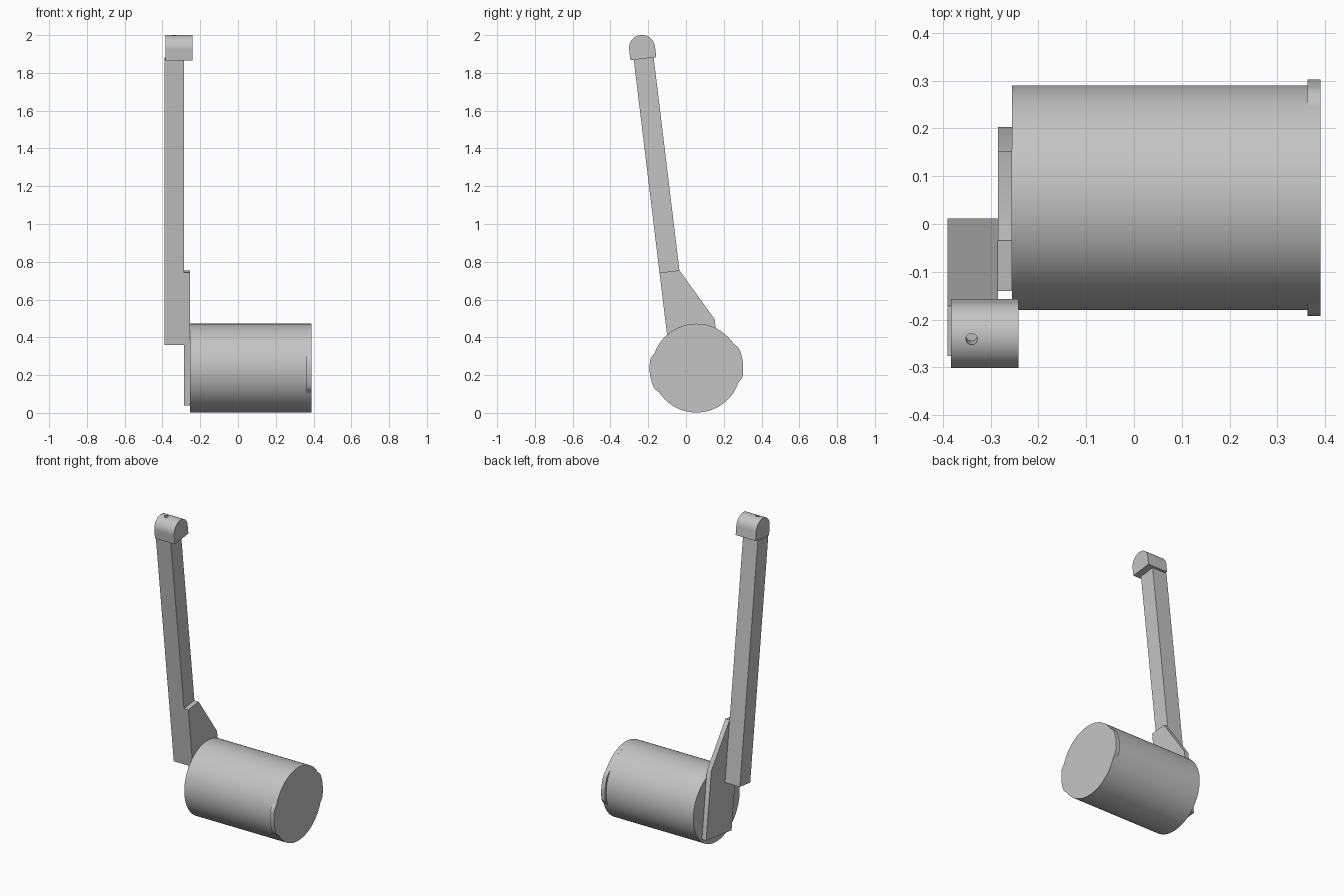
import bpy, bmesh, math
from mathutils import Matrix, Vector

cube = bpy.data.objects.get("Cube")
if cube:
    bpy.data.objects.remove(cube, do_unlink=True)

grey = bpy.data.materials.new("metal grey")
grey.use_nodes = True
grey.diffuse_color = (0.55, 0.55, 0.55, 1)
grey.node_tree.nodes["Principled BSDF"].inputs["Base Color"].default_value = (0.55, 0.55, 0.55, 1)

# Everything is laid out in a frame tilted about the canister axis
FRAME = Matrix.Translation((0, 0.055, 0.237)) @ Matrix.Rotation(math.radians(6.9), 4, 'X')


def finish(name, bm):
    bmesh.ops.recalc_face_normals(bm, faces=bm.faces)
    bm.transform(FRAME)
    mesh = bpy.data.meshes.new(name)
    bm.to_mesh(mesh)
    bm.free()
    mesh.materials.append(grey)
    ob = bpy.data.objects.new(name, mesh)
    bpy.context.collection.objects.link(ob)
    return ob


def prism(name, profile, x0, x1):
    """Extrude a (y, z) outline along x."""
    bm = bmesh.new()
    face = bm.faces.new([bm.verts.new((x0, u, v)) for u, v in profile])
    ext = bmesh.ops.extrude_face_region(bm, geom=[face])
    verts = [g for g in ext["geom"] if isinstance(g, bmesh.types.BMVert)]
    bmesh.ops.translate(bm, verts=verts, vec=(x1 - x0, 0, 0))
    return finish(name, bm)


def arc(cu, cv, r, a0, a1, n):
    return [(cu + r * math.cos(math.radians(a0 + (a1 - a0) * i / n)),
             cv + r * math.sin(math.radians(a0 + (a1 - a0) * i / n))) for i in range(n + 1)]


def drill(ob, start, end, r):
    """Cut a round hole from start to end."""
    start, end = Vector(start), Vector(end)
    axis = end - start
    bm = bmesh.new()
    bmesh.ops.create_cone(bm, cap_ends=True, segments=32, radius1=r, radius2=r, depth=axis.length)
    bm.transform(Matrix.Translation((start + end) / 2) @ axis.to_track_quat('Z', 'Y').to_matrix().to_4x4())
    cutter = finish("cutter", bm)
    cutter.hide_render = True
    mod = ob.modifiers.new("hole", 'BOOLEAN')
    mod.operation, mod.solver, mod.object = 'DIFFERENCE', 'EXACT', cutter
    bpy.context.view_layer.objects.active = ob
    bpy.ops.object.modifier_apply(modifier=mod.name)
    bpy.data.objects.remove(cutter, do_unlink=True)


# Canister body
R = 0.235
body = prism("canister", arc(0, 0, R, 0, 360, 96)[:-1], -0.255, 0.363)


# End flange with two opposite lugs that ramp back into the rim
def rim(deg):
    off = abs((deg + 90) % 180 - 90)
    return R + 0.013 * min(1, max(0, (26 - off) / 7))


flange = prism("flange", [(rim(a) * math.cos(math.radians(a)), rim(a) * math.sin(math.radians(a)))
                          for a in range(0, 360, 3)], 0.363, 0.39)

# Mounting plate with two arm holes and one lower hole
plate = prism("mounting_plate", [(-0.133, -0.182), (0.127, -0.182), (0.127, 0.245),
                                 (-0.027, 0.525), (-0.133, 0.525)], -0.285, -0.255)
for u, v, r in ((-0.079, 0.42, 0.02), (-0.079, 0.314, 0.02), (0.0, -0.10, 0.015)):
    drill(plate, (-0.30, u, v), (-0.24, u, v), r)

# Straight square arm
arm = prism("arm", [(-0.133, 0.139), (-0.027, 0.139), (-0.027, 1.66), (-0.133, 1.66)], -0.39, -0.285)

# Rounded end block with a cross hole and a small hole from the top
CU, CV, CR = -0.082, 1.717, 0.069
block = prism("end_block", [(CU - CR, 1.66), (CU + CR, 1.66)] + arc(CU, CV, CR, 0, 180, 32), -0.383, -0.242)
drill(block, (-0.42, CU, CV), (-0.2, CU, CV), 0.018)
drill(block, (-0.34, CU, CV), (-0.34, CU, CV + 0.12), 0.012)

# Smooth the curved walls, keep edges sharp
for ob in bpy.context.selected_objects:
    ob.select_set(False)
for ob in (body, flange, plate, arm, block):
    ob.select_set(True)
bpy.context.view_layer.objects.active = body
bpy.ops.object.shade_smooth_by_angle(angle=math.radians(30))
